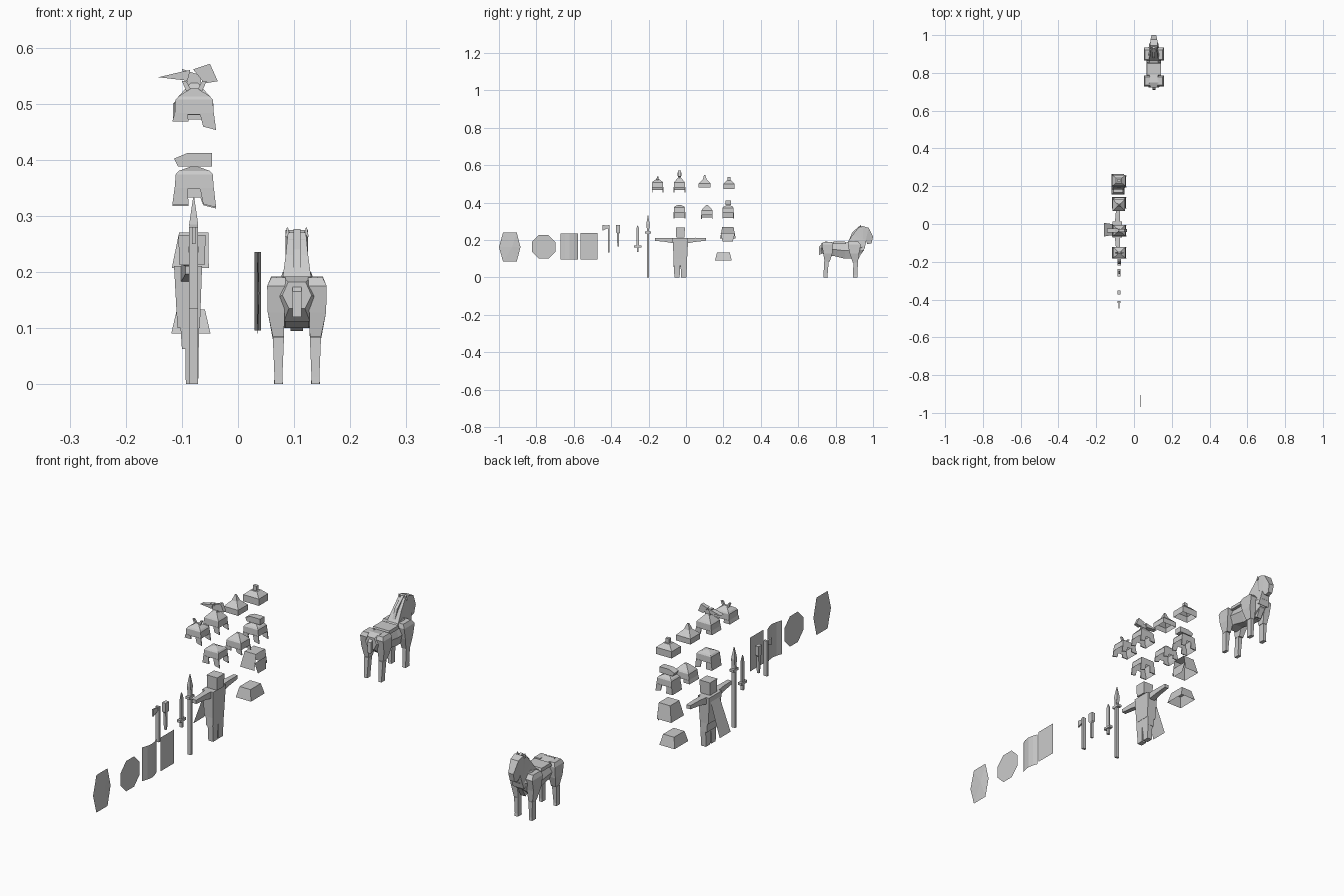
import bpy, math

def mesh(name, verts, faces):
    me = bpy.data.meshes.new(name)
    me.from_pydata(verts, [], faces)
    me.update()
    ob = bpy.data.objects.new(name, me)
    bpy.context.collection.objects.link(ob)
    return ob

def loft(name, rings, caps=(True, True)):
    """Skin a list of equal-length point rings."""
    n = len(rings[0])
    v = [p for r in rings for p in r]
    f = [(i*n+j, i*n+(j+1) % n, (i+1)*n+(j+1) % n, (i+1)*n+j)
         for i in range(len(rings)-1) for j in range(n)]
    if caps[0]:
        f.append(tuple(reversed(range(n))))
    if caps[1]:
        f.append(tuple(range(len(v)-n, len(v))))
    return mesh(name, v, f)

def rz(cx, cy, z, hx, hy):
    return [(cx-hx, cy-hy, z), (cx+hx, cy-hy, z), (cx+hx, cy+hy, z), (cx-hx, cy+hy, z)]

def ry(cx, y, z0, z1, hx):
    return [(cx-hx, y, z0), (cx-hx, y, z1), (cx+hx, y, z1), (cx+hx, y, z0)]

def tower(name, rows, caps=(True, True)):
    return loft(name, [rz(*r) for r in rows], caps)

def extrude(name, prof, axis, c, h, taper=1.0):
    """Solid from a 2D profile: axis x takes (y,z), axis y takes (x,z)."""
    put = (lambda p, d: (d, p[0], p[1])) if axis == 'x' else (lambda p, d: (p[0], d, p[1]))
    return loft(name, [[put(p, c-h) for p in prof], [put(p, c+h) for p in prof]])

def sheet(name, pts):
    return mesh(name, pts, [tuple(range(len(pts)))])

X, Y = -.082, -.03

# Figure: legs, torso, head, arms, cape
for s in (-1, 1):
    tower("leg", [(X, Y+s*.018, 0, .011, .014), (X, Y+s*.018, .065, .012, .017)])
    loft("arm", [ry(X-.006, Y+s*.035, .182, .211, .014),
                 ry(X-.004, Y+s*.08, .19, .212, .011),
                 ry(X-.003, Y+s*.136, .196, .211, .009)])
tower("hips", [(X-.003, Y, .063, .015, .036), (X-.004, Y, .11, .017, .036)])
tower("chest", [(X-.006, Y, .1, .02, .036), (X-.007, Y, .211, .025, .042)])
tower("head", [(X, Y, .213, .023, .022), (X, Y, .266, .024, .024)])
sheet("cape", [(-.106, Y-.028, .21), (-.106, Y+.028, .21),
               (-.159, Y+.036, .055), (-.159, Y-.036, .055)])

# Spear
sx, sy = -.079, -.203
tower("spear_shaft", [(sx, sy, 0, .008, .005), (sx, sy, .27, .008, .005)])
tower("spear_collar", [(sx, sy, .235, .009, .017), (sx, sy, .245, .009, .017)])
tower("spear_tip", [(sx, sy, .255, .006, .006), (sx, sy, .285, .008, .009), (sx, sy, .333, .001, .001)])

# Sword
y = -.258
tower("sword_grip", [(sx, y, .135, .006, .005), (sx, y, .165, .005, .005)])
tower("sword_guard", [(sx, y, .16, .008, .019), (sx, y, .17, .008, .019)])
tower("sword_blade", [(sx, y, .17, .004, .008), (sx, y, .262, .003, .007), (sx, y, .278, .001, .001)])

# Mace
y = -.363
tower("mace", [(sx, y, .165, .005, .004), (sx, y, .235, .005, .006),
               (sx, y, .24, .008, .01), (sx, y, .279, .008, .011)])

# Axe
tower("axe_shaft", [(sx, -.413, .134, .008, .005), (sx, -.413, .28, .008, .005)])
extrude("axe_blade", [(-.413, .276), (-.447, .28), (-.447, .25), (-.413, .265)], 'x', sx, .003)

# Shields: flat, curved, octagonal and folded hexagonal
sheet("flat_shield", [(.037, -.563, .097), (.037, -.472, .097), (.037, -.472, .237), (.037, -.563, .237)])
cols = [(-.67, .029), (-.648, .037), (-.624, .041), (-.6, .037), (-.578, .029)]
v = [(x, y, z) for z in (.096, .236) for y, x in cols]
mesh("curved_shield", v, [(i, i+1, i+6, i+5) for i in range(4)])
r = .063/math.cos(math.pi/8)
sheet("octagonal_shield", [(.037, -.761+r*math.cos(a), .163+r*math.sin(a))
                           for a in [math.pi/8+k*math.pi/4 for k in range(8)]])
v = [(.034, -.978, .24), (.034, -.905, .24), (.034, -.885, .162),
     (.034, -.905, .084), (.034, -.978, .084), (.034, -1, .162), (.038, -.93, .162)]
mesh("hexagonal_shield", v, [(i, (i+1) % 6, 6) for i in range(6)])

# Helmets: open dome, forehead band, cheek guards, neck guard
def helmet(y, z, top, neck=.045, cheek=.06):
    cx = -.078
    tower("helmet_dome", [(cx, y, z-.032, .035, .03), (cx, y, z-.006, .033, .029),
                          (cx, y, z, .028, .025), (cx, y, top, .006, .005)], (False, True))
    for s in (-1, 1):
        extrude("cheek_guard", [(-.068, z-.03), (-.043, z-.03), (-.039, z-cheek), (-.062, z-cheek+.006)],
                'y', y+s*.029, .002)
        extrude("side_neck_guard", [(-.113, z-.03), (-.09, z-.03), (-.088, z-neck), (-.117, z-neck)],
                'y', y+s*.029, .002)
    sheet("neck_guard", [(-.113, y-.03, z-.03), (-.113, y+.03, z-.03),
                         (-.117, y+.031, z-neck), (-.117, y-.031, z-neck)])

helmet(-.152, .513, .527)
helmet(-.035, .513, .537)
helmet(-.035, .38, .388, .06, .065)
helmet(.112, .365, .386, .045, .052)
helmet(.225, .378, .388, .06, .062)

# Horn stubs on the first helmet
for s in (-1, 1):
    loft("helmet_stub", [rz(-.078+s*.008, -.152, .52, .005, .005), rz(-.078+s*.018, -.152, .54, .004, .004)])

# Plume: holder with a swept tail and a front fan
extrude("plume_holder", [(-.085, .525), (-.066, .525), (-.066, .55), (-.1, .562)], 'y', -.035, .005)
extrude("plume_tail", [(-.142, .547), (-.1, .557), (-.085, .56), (-.09, .541)], 'y', -.035, .01)
extrude("plume_fan", [(-.08, .561), (-.05, .571), (-.036, .54), (-.06, .536)], 'y', -.035, .008)

# Top slab on the crested helmet
extrude("helmet_crest", [(-.107, .388), (-.046, .388), (-.046, .412), (-.09, .412), (-.114, .402)], 'y', .225, .015)

# Pyramid hat and knobbed hat
tower("pointed_hat", [(-.08, .1, .48, .033, .032), (-.08, .1, .503, .033, .032),
                      (-.08, .1, .525, .012, .01), (-.08, .1, .548, .003, .003)], (False, True))
tower("knob_hat", [(-.08, .23, .472, .036, .03), (-.08, .23, .5, .036, .03),
                   (-.08, .23, .518, .015, .013)], (False, True))
tower("hat_knob", [(-.08, .23, .517, .008, .007), (-.08, .23, .537, .008, .007)])

# Hood with open front and a collar plate
t, b = rz(-.079, .224, .27, .026, .03), rz(-.085, .224, .207, .033, .042)
mesh("hood", b+t, [(0, 1, 5, 4), (2, 3, 7, 6), (3, 0, 4, 7), (4, 5, 6, 7)])
sheet("face_cover", [(-.053, .185, .237), (-.053, .262, .237), (-.046, .25, .192), (-.046, .196, .192)])

# Skirt piece
tower("skirt", [(-.084, .2, .09, .035, .045), (-.084, .2, .133, .025, .034)], (False, True))

# Horse, facing +y
H = .105
def hring(y, zb, zt, w):
    m = (zb+zt)/2
    return [(H-w*.55, y, zb), (H-w, y, m), (H-w*.6, y, zt), (H+w*.6, y, zt), (H+w, y, m), (H+w*.55, y, zb)]
loft("horse_body", [hring(.722, .135, .182, .026), hring(.748, .112, .192, .042), hring(.79, .115, .185, .038),
                    hring(.85, .1, .185, .038), hring(.9, .1, .2, .042), hring(.945, .135, .19, .024)])
# Saddle pad
tower("saddle", [(H, .82, .178, .038, .035), (H, .82, .192, .037, .03)])
# Legs
for s in (-1, 1):
    x = H+s*.033
    loft("hind_thigh", [rz(x, .755, .085, .01, .014), rz(x+s*.004, .758, .128, .015, .024),
                        rz(x+s*.004, .757, .175, .016, .03), rz(x, .757, .19, .013, .022)])
    loft("hind_shank", [rz(x, .746, 0, .007, .012), rz(x, .746, .012, .007, .011), rz(x, .751, .084, .01, .012)])
    loft("front_thigh", [rz(x, .905, .08, .01, .014), rz(x+s*.004, .9, .128, .015, .025),
                         rz(x+s*.004, .9, .175, .016, .035), rz(x, .895, .192, .013, .025)])
    loft("front_shank", [rz(x, .905, 0, .008, .013), rz(x, .905, .012, .007, .012), rz(x, .907, .079, .009, .012)])
    tower("ear", [(H+s*.016, .935, .262, .005, .006), (H+s*.017, .932, .279, .001, .001)])
# Tail
extrude("tail", [(.732, .182), (.712, .165), (.71, .12), (.73, .128), (.748, .17)], 'x', H, .008)
# Neck
loft("neck", [[(H-w, y, z), (H+w, y, z), (H+w, y2, z2), (H-w, y2, z2)] for y, z, y2, z2, w in
              [(.862, .185, .95, .14, .026), (.893, .23, .962, .185, .02), (.925, .27, .965, .215, .016)]])
# Chest wedge
extrude("chest_wedge", [(.89, .11), (.92, .095), (.958, .165), (.93, .2)], 'x', H, .011)
# Head
loft("horse_head", [[(H-w, y, z), (H+w, y, z), (H+w, y2, z2), (H-w, y2, z2)] for y, z, y2, z2, w in
                    [(.92, .21, .915, .258, .014), (.945, .205, .945, .275, .02),
                     (.962, .2, .976, .265, .018), (.968, .18, 1.0, .217, .012), (.975, .178, .992, .183, .01)]])
# Mane
extrude("mane", [(.868, .19), (.888, .24), (.93, .277), (.945, .27), (.9, .2)], 'x', H, .006)
